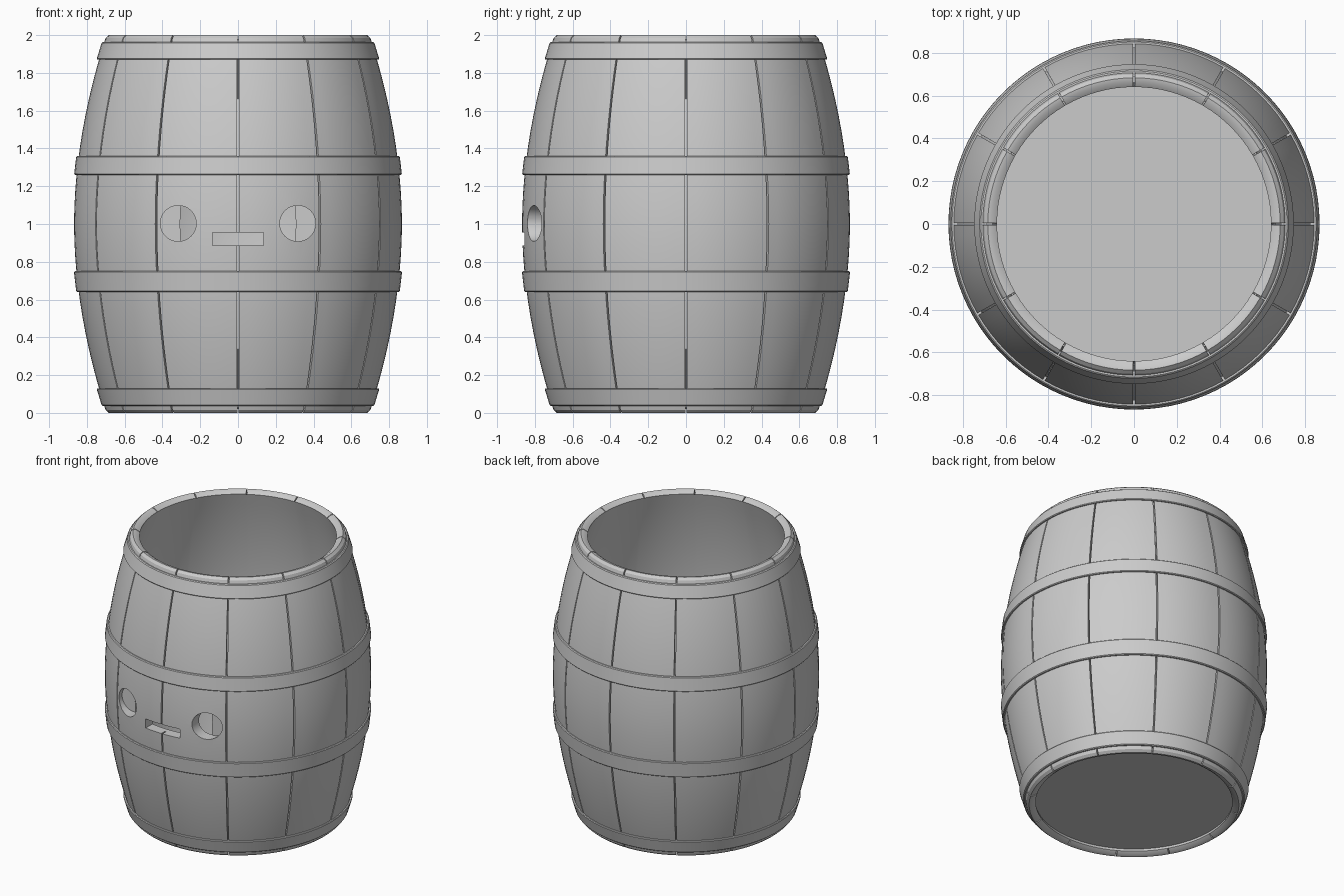
import bpy, bmesh
from math import sin, cos, pi, radians

if "Cube" in bpy.data.objects:
    bpy.data.objects.remove(bpy.data.objects["Cube"])

STAVES = 12


def bulge(z, mid, drop):
    return mid - drop * abs(z - 1) ** 1.9


def outer(z):
    return bulge(z, 0.868, 0.172)


def inner(z):
    return bulge(z, 0.792, 0.157)


def smooth(ob, angle=30):
    bpy.ops.object.select_all(action='DESELECT')
    ob.select_set(True)
    bpy.context.view_layer.objects.active = ob
    bpy.ops.object.shade_smooth_by_angle(angle=radians(angle))


def lathe(name, slices):
    """Closed ring from (angle, closed profile) slices."""
    bm = bmesh.new()
    rings = [[bm.verts.new((r * cos(a), r * sin(a), z)) for r, z in prof]
             for a, prof in slices]
    for i, ra in enumerate(rings):
        rb = rings[(i + 1) % len(rings)]
        for j in range(len(ra)):
            k = (j + 1) % len(ra)
            bm.faces.new((ra[j], rb[j], rb[k], ra[k]))
    bmesh.ops.recalc_face_normals(bm, faces=bm.faces)
    me = bpy.data.meshes.new(name)
    bm.to_mesh(me)
    bm.free()
    ob = bpy.data.objects.new(name, me)
    bpy.context.collection.objects.link(ob)
    return ob


# Stave wall: bulging outside and inside, with rounded rims
N = 24
out_z = [0.015 + 1.97 * i / N for i in range(N + 1)]
out_pts = [(outer(0) - 0.012, 0)] + [(outer(z), z) for z in out_z] + [(outer(2) - 0.012, 2)]
top_rim, low_rim = [(0.665, 1.997)], [(0.665, 0.003)]
in_pts = [(inner(z), z) for z in [1.98 - 1.96 * i / N for i in range(N + 1)]]
full = out_pts + top_rim + in_pts + low_rim


# Same profile sunk in for the seams between staves
def sink(r, z):
    return max(r - 0.04, inner(z) + 0.018), min(max(z, 0.03), 1.97)


deep = [sink(r, z) for r, z in out_pts + top_rim] + in_pts + [sink(*low_rim[0])]

half = 0.0055
slices = []
for s in range(STAVES):
    a0, a1 = 2 * pi * s / STAVES + half, 2 * pi * (s + 1) / STAVES - half
    slices.append((a0 - half * 2 + 0.0002, deep))
    slices.append((a0 - 0.0002, deep))
    slices += [(a0 + (a1 - a0) * i / 8, full) for i in range(9)]
staves = lathe("barrel_staves", slices)


# Two round holes and a slot in the front
def cut(cutter):
    cutter.hide_render = True
    mod = staves.modifiers.new("cut", 'BOOLEAN')
    mod.operation = 'DIFFERENCE'
    mod.solver = 'EXACT'
    mod.object = cutter
    bpy.context.view_layer.objects.active = staves
    bpy.ops.object.modifier_apply(modifier=mod.name)
    bpy.data.objects.remove(cutter)


for side in (-1, 1):
    bpy.ops.mesh.primitive_cylinder_add(vertices=32, radius=0.095, depth=0.27,
                                        location=(side * 0.316, -0.865, 1.003),
                                        rotation=(pi / 2, 0, 0))
    cut(bpy.context.object)
bpy.ops.mesh.primitive_cube_add(size=1, location=(0, -0.865, 0.9205))
bpy.context.object.scale = (0.272, 0.27, 0.067)
cut(bpy.context.object)
smooth(staves)

# Hoops
for name, z0, z1 in (("bottom_hoop", 0.037, 0.13), ("lower_hoop", 0.64, 0.75),
                     ("upper_hoop", 1.26, 1.36), ("top_hoop", 1.87, 1.963)):
    e, b = 0.013, 0.005
    prof = [(outer(z0) - 0.02, z0), (outer(z0) + e - b, z0), (outer(z0 + b) + e, z0 + b),
            (outer(z1 - b) + e, z1 - b), (outer(z1) + e - b, z1), (outer(z1) - 0.02, z1)]
    smooth(lathe(name, [(2 * pi * i / 96, prof) for i in range(96)]))

# Floor, slightly recessed
bpy.ops.mesh.primitive_cylinder_add(vertices=96, radius=0.66, depth=0.05, location=(0, 0, 0.065))
bpy.context.object.name = "barrel_floor"
smooth(bpy.context.object)
